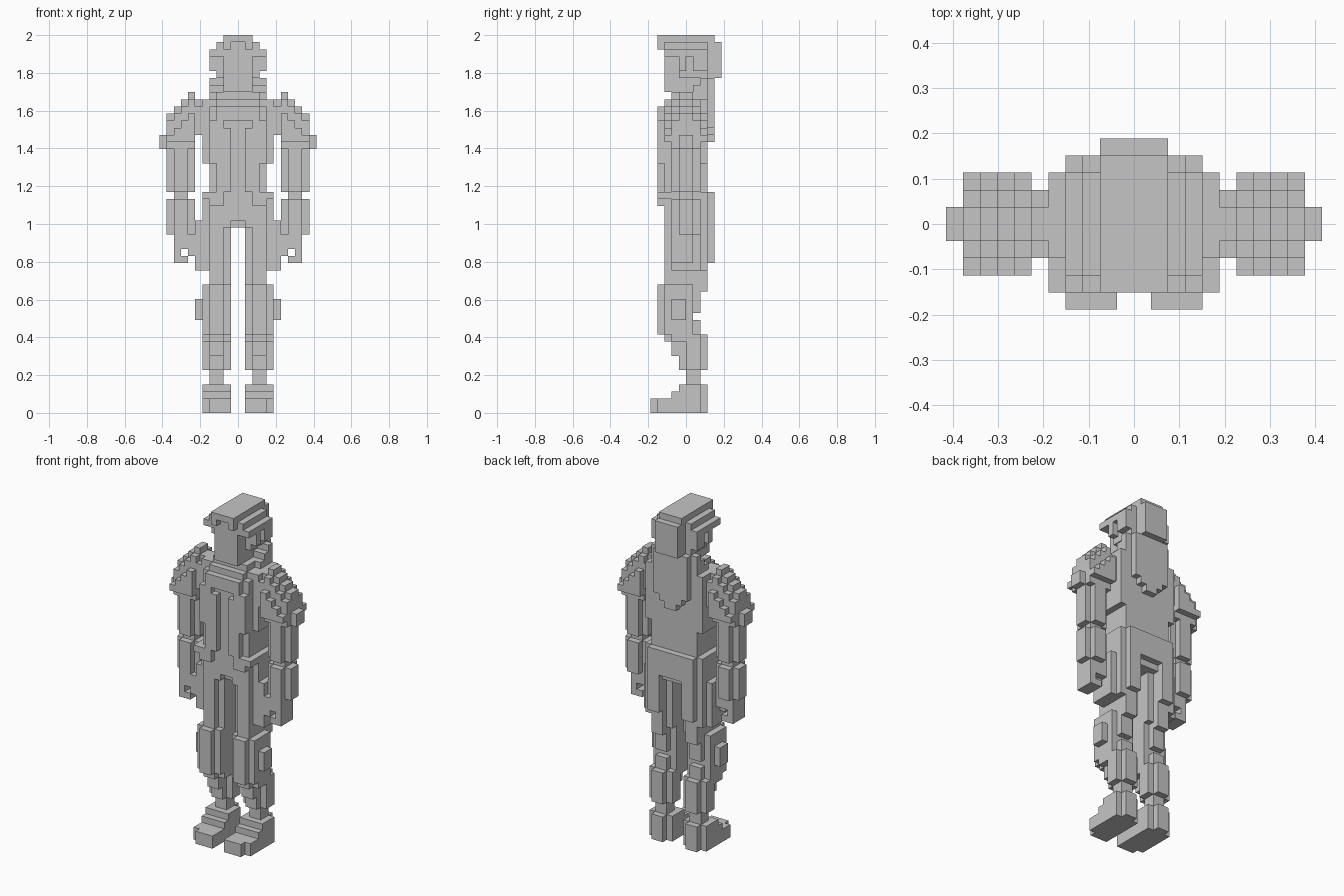
import bpy, bmesh, math

if "Cube" in bpy.data.objects:
    bpy.data.objects.remove(bpy.data.objects["Cube"])

U = 2 / 53                      # edge of one cube
parts, filled = {}, set()


def box(part, x0, x1, y0, y1, z0, z1):
    """Fill a block of cubes on both sides of x = 0."""
    cells = parts.setdefault(part, set())
    for x in range(x0, x1):
        for y in range(y0, y1):
            for z in range(z0, z1):
                for c in ((x, y, z), (-1 - x, y, z)):
                    if c not in filled:
                        filled.add(c)
                        cells.add(c)


def rounded(part, x0, x1, y0, y1, z0, z1):
    """Column with its four vertical corners notched."""
    box(part, x0 + 1, x1 - 1, y0, y1, z0, z1)
    box(part, x0, x1, y0 + 1, y1 - 1, z0, z1)


# feet: stepped boots
box("boots", 1, 4, -5, -4, 0, 2)
box("boots", 1, 5, -4, -2, 0, 2)
box("boots", 1, 5, -2, 2, 0, 3)
box("boots", 1, 5, -1, 2, 3, 4)
box("boots", 2, 4, 2, 3, 0, 4)
box("ankles", 2, 4, 0, 2, 4, 6)

# lower legs: calf behind, shin stepping forward up to the knee
rounded("lower_legs", 1, 5, -1, 3, 6, 11)
box("lower_legs", 2, 4, -2, 0, 8, 11)
box("lower_legs", 2, 4, -3, 0, 10, 11)
box("lower_legs", 1, 5, -2, 1, 10, 13)
box("lower_legs", 2, 4, -3, 2, 11, 13)
box("knee_pads", 2, 4, -4, -3, 11, 18)
box("knee_pads", 1, 5, -3, -2, 11, 18)
box("knee_pads", 5, 6, -2, 0, 13, 16)

# upper legs
box("upper_legs", 1, 5, -2, 1, 13, 18)
box("upper_legs", 2, 4, -2, 1, 13, 14)
box("upper_legs", 2, 4, -2, 2, 14, 18)
box("upper_legs", 1, 4, -2, 2, 18, 20)
box("upper_legs", 2, 4, -3, -2, 18, 20)
box("upper_legs", 2, 4, 2, 3, 17, 21)
box("upper_legs", 1, 5, -2, 2, 20, 26)
box("upper_legs", 2, 5, 2, 3, 20, 26)
box("upper_legs", 2, 4, -3, -2, 20, 26)

# hips, side pouches and jacket tail
box("hips", 0, 5, -2, 3, 26, 31)
box("hips", 0, 4, -3, -2, 27, 31)
box("hips", 1, 4, -3, -2, 26, 27)
box("side_pouches", 5, 6, -2, 2, 20, 27)
box("jacket_tail", 0, 4, 3, 4, 27, 31)
box("jacket_tail", 2, 4, 3, 4, 21, 27)
box("belt", 2, 4, -4, -3, 29, 30)
box("belt", 3, 5, -4, -2, 30, 31)

# torso
box("torso", 0, 4, -3, 3, 31, 43)
box("torso", 4, 5, -2, 3, 35, 44)
box("torso", 0, 4, -2, 3, 43, 44)
box("lapels", 1, 2, -4, -3, 31, 40)
box("lapels", 2, 3, -4, -3, 30, 41)
box("lapels", 3, 4, -4, -3, 35, 41)
box("chest_band", 0, 3, -4, -3, 41, 43)
box("neckline", 0, 3, -3, -2, 43, 44)

# back hood, tapering downwards, with a collar stepping down to the front
box("hood", 0, 1, 3, 4, 38, 39)
box("hood", 0, 2, 3, 4, 39, 40)
box("hood", 0, 3, 3, 4, 40, 47)
box("collar", 2, 4, 2, 3, 44, 47)
box("collar", 2, 4, 1, 2, 44, 46)
box("collar", 2, 4, 0, 1, 44, 45)
box("collar", 2, 3, -2, 0, 44, 45)

# neck, head and cap
box("neck", 0, 2, -2, 3, 44, 46)
box("head", 0, 2, -3, 4, 45, 51)
box("hair", 2, 3, -1, 3, 47, 51)
box("hair", 0, 2, 4, 5, 47, 52)
box("ears", 3, 4, -1, 0, 48, 50)
box("ears", 3, 4, 1, 3, 48, 50)
box("cap", 3, 4, -3, 3, 50, 51)
box("cap", 0, 3, -3, 3, 51, 52)
box("cap", 0, 2, 3, 4, 51, 52)
box("cap", 2, 3, -3, -1, 50, 51)
box("cap", 1, 2, -4, -3, 51, 52)
box("cap", 0, 2, -4, 4, 52, 53)

# shoulders: domed columns that fall away outwards, to the front and to the back
for x, top in ((5, 44), (6, 45), (7, 44), (8, 43), (9, 42)):
    for y in range(-3, 3):
        ring = y if y >= 0 else -1 - y
        if x > 5 or ring < 2:
            low = 39 if x == 5 else 37 + (ring == 2)
            box("shoulders", x, x + 1, y, y + 1, low, top - (0, 1, 3)[ring])
box("shoulders", 10, 11, -1, 1, 37, 39)

# arms and hands
rounded("upper_arms", 6, 10, -2, 2, 31, 39)
box("elbows", 7, 9, -1, 1, 30, 31)
rounded("forearms", 6, 10, -2, 2, 25, 30)
box("hands", 6, 9, -2, 1, 23, 25)
box("hands", 8, 9, -2, 1, 21, 23)
box("hands", 6, 7, -2, 0, 22, 23)
box("hands", 7, 8, -2, 1, 21, 22)

# one grey material
grey = bpy.data.materials.new("grey")
grey.diffuse_color = (0.56, 0.56, 0.56, 1)
grey.use_nodes = True
grey.node_tree.nodes["Principled BSDF"].inputs["Base Color"].default_value = grey.diffuse_color

# turn each part's cubes into its outer skin, merging flat areas
SIDES = [(axis, s) for axis in range(3) for s in (0, 1)]
for name, cells in parts.items():
    bm = bmesh.new()
    verts = {}
    for c in cells:
        for axis, s in SIDES:
            n = list(c)
            n[axis] += 2 * s - 1
            if tuple(n) in filled:
                continue
            a, b = (axis + 1) % 3, (axis + 2) % 3
            loop = []
            for da, db in ((0, 0), (1, 0), (1, 1), (0, 1)):
                p = list(c)
                p[axis] += s
                p[a] += da
                p[b] += db
                p = tuple(p)
                if p not in verts:
                    verts[p] = bm.verts.new([i * U for i in p])
                loop.append(verts[p])
            bm.faces.new(loop if s else loop[::-1])
    bmesh.ops.dissolve_limit(bm, angle_limit=math.radians(1),
                             verts=bm.verts[:], edges=bm.edges[:])
    mesh = bpy.data.meshes.new(name)
    bm.to_mesh(mesh)
    bm.free()
    mesh.materials.append(grey)
    bpy.context.collection.objects.link(bpy.data.objects.new(name, mesh))
